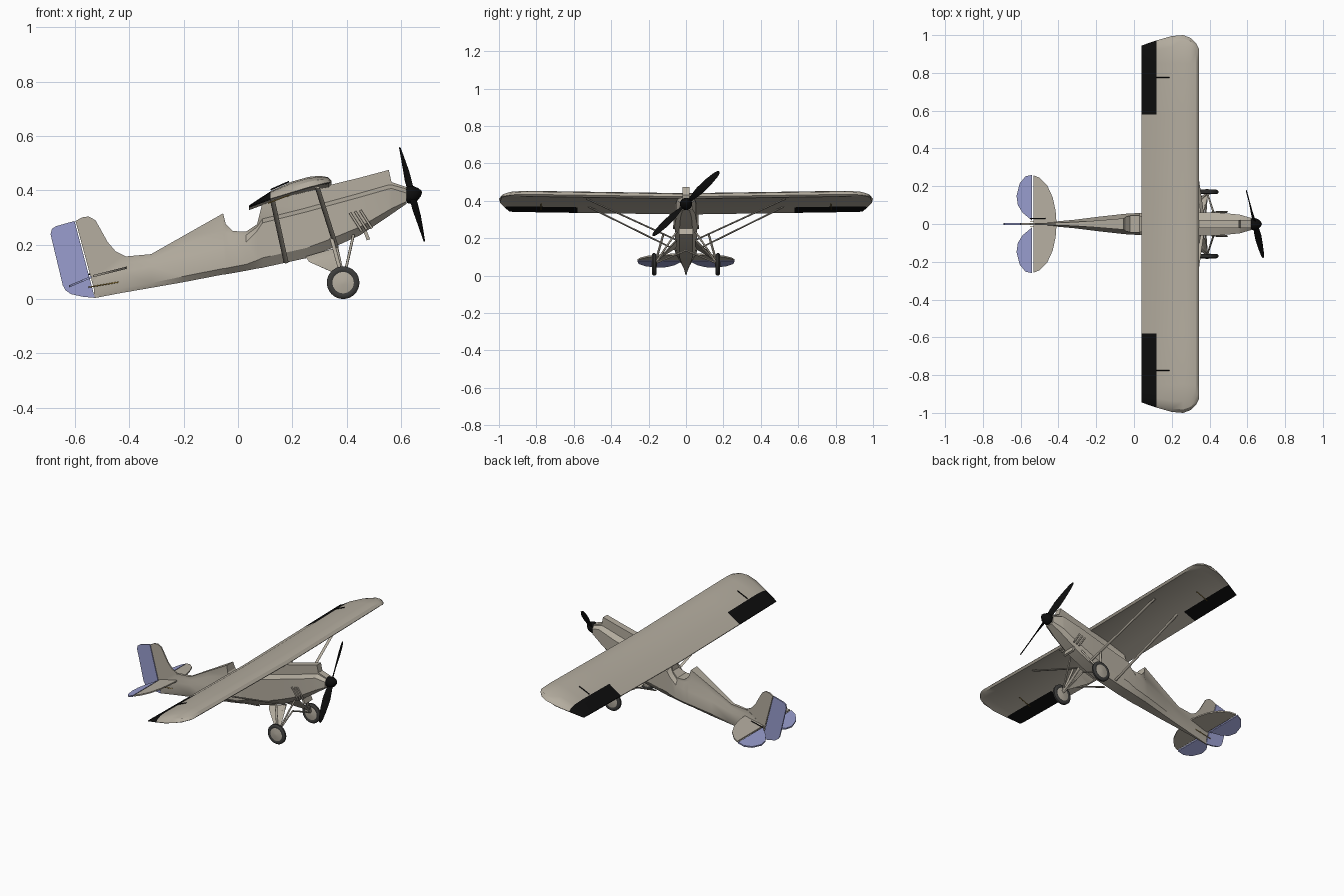
import bpy, bmesh, math
from mathutils import Vector, Matrix

if "Cube" in bpy.data.objects:
    bpy.data.objects.remove(bpy.data.objects["Cube"])


def material(name, rgb):
    m = bpy.data.materials.new(name)
    m.use_nodes = True
    m.diffuse_color = (*rgb, 1)
    m.node_tree.nodes["Principled BSDF"].inputs["Base Color"].default_value = (*rgb, 1)
    return m


FABRIC = material("warm grey fabric", (0.46, 0.42, 0.35))
BLUE = material("pale blue", (0.32, 0.34, 0.62))
BLACK = material("black", (0.004, 0.004, 0.004))
RUBBER = material("tyre grey", (0.045, 0.045, 0.043))
GOLD = material("brass", (0.5, 0.32, 0.06))


def build(name, verts, faces, mat, angle=30):
    bm = bmesh.new()
    vs = [bm.verts.new(v) for v in verts]
    for f in faces:
        bm.faces.new([vs[i] for i in f])
    bmesh.ops.recalc_face_normals(bm, faces=bm.faces)
    me = bpy.data.meshes.new(name)
    bm.to_mesh(me)
    bm.free()
    me.materials.append(mat)
    ob = bpy.data.objects.new(name, me)
    bpy.context.collection.objects.link(ob)
    bpy.ops.object.select_all(action='DESELECT')
    ob.select_set(True)
    bpy.context.view_layer.objects.active = ob
    bpy.ops.object.shade_smooth_by_angle(angle=math.radians(angle))
    return ob


def loft(name, rings, mat, angle=30):
    n = len(rings[0])
    faces = [(k * n + i, k * n + (i + 1) % n, (k + 1) * n + (i + 1) % n, (k + 1) * n + i)
             for k in range(len(rings) - 1) for i in range(n)]
    last = (len(rings) - 1) * n
    faces += [tuple(range(n)), tuple(range(last, last + n))]
    return build(name, [v for r in rings for v in r], faces, mat, angle)


def plate(name, outline, thick, mat):
    """Flat panel from a 3D outline, thickened along the vector thick."""
    t = Vector(thick) / 2
    return loft(name, [[Vector(p) - t for p in outline], [Vector(p) + t for p in outline]], mat)


def rod(name, a, b, wide, deep, mat, sides=8):
    """Straight bar with an elliptical section; wide lies along x."""
    a, b = Vector(a), Vector(b)
    d = (b - a).normalized()
    u = Vector((0, 1, 0)) if abs(d.x) > 0.9 else Vector((1, 0, 0))
    u = (u - d * u.dot(d)).normalized()
    v = d.cross(u)
    ring = [u * math.cos(i * math.tau / sides) * wide / 2 + v * math.sin(i * math.tau / sides) * deep / 2
            for i in range(sides)]
    return loft(name, [[a + p for p in ring], [b + p for p in ring]], mat, 50)


def revolve(name, profile, mat, matrix, sides=24):
    """Turn (along, radius) points about the local x axis."""
    rings = [[matrix @ Vector((x, r * math.cos(i * math.tau / sides), r * math.sin(i * math.tau / sides)))
              for i in range(sides)] for x, r in profile]
    return loft(name, rings, mat, 40)


# Fuselage: x, bottom, side top, shoulder, deck top, half width, deck half width
stations = [
    (-.53, .003, .07, .075, .08, .004, .003),
    (-.43, .022, .10, .13, .155, .012, .006),
    (-.32, .041, .12, .145, .165, .022, .010),
    (-.20, .062, .16, .20, .233, .037, .018),
    (-.055, .09, .19, .25, .315, .053, .030),
    (-.045, .091, .19, .245, .275, .054, .038),
    (-.02, .095, .20, .235, .25, .056, .044),
    (.03, .104, .21, .235, .248, .058, .044),
    (.07, .112, .25, .265, .275, .06, .03),
    (.09, .115, .28, .295, .355, .06, .02),
    (.25, .15, .32, .335, .396, .06, .02),
    (.34, .185, .345, .36, .42, .06, .02),
    (.45, .235, .375, .39, .447, .06, .02),
    (.555, .305, .405, .42, .475, .05, .02),
    (.565, .312, .407, .42, .43, .048, .02),
    (.62, .35, .39, .405, .412, .032, .02),
]
rings = []
for x, zb, zs, zu, zt, w, wt in stations:
    half = [(w * .6, zb), (w, zb + .22 * (zs - zb)), (w, zs), (wt, zu), (wt, zt)]
    rings.append([(x, y, z) for y, z in half] + [(x, -y, z) for y, z in reversed(half)])
loft("fuselage", rings, FABRIC)

# Wing: chord points as x, z, tip y, running over the top then back underneath
top = [(.04, .345, .945), (.12, .398, .972), (.2, .434, .995), (.26, .451, 1.0),
       (.30, .455, .985), (.33, .45, .955), (.345, .436, .925)]
bottom = [(.335, .425, .945), (.30, .42, .985), (.2, .396, .995), (.12, .371, .972), (.04, .341, .945)]
section = top + bottom
half = [(.58, 0, 1), (.85, 0, 1), (.85, .6, .85), (.85, .88, .55), (.85, 1, .08)]
spans = [(-1,) + h for h in reversed(half)] + [(1, 0, 0, 1)] + [(1,) + h for h in half]
rings = []
for side, y0, f, thick in spans:
    ring = []
    for x, z, tip in section:
        y = y0 + (tip - y0) * f
        mid = .343 + (x - .04) * .29
        ring.append((x, side * y, mid + (z - mid) * thick + .015 * (y - .95)))
    rings.append(ring)
wing = loft("wing", rings, FABRIC)
wing.data.materials.append(BLACK)
for p in wing.data.polygons:
    if len(p.vertices) == 4 and p.center.x < .121 and abs(p.center.y) > .6:
        p.material_index = 1

# Fin and rudder
fin = [(-.598, .287), (-.575, .3), (-.55, .304), (-.525, .29), (-.505, .255), (-.48, .21), (-.45, .175),
       (-.41, .155), (-.32, .16), (-.40, .09), (-.522, .006)]
rudder = [(-.602, .287), (-.67, .268), (-.685, .258), (-.69, .238), (-.645, .05), (-.635, .032),
          (-.615, .018), (-.57, .008), (-.527, .004)]
plate("fin", [(x, 0, z) for x, z in fin], (0, .008, 0), FABRIC)
plate("rudder", [(x, 0, z) for x, z in rudder], (0, .008, 0), BLUE)

# Tailplane outlines, one side
stab = [(-.533, 0), (-.533, .258), (-.50, .245), (-.46, .205), (-.43, .14), (-.415, .07), (-.41, 0)]
elevator = [(-.54, .018), (-.54, .26), (-.575, .252), (-.605, .215), (-.622, .15), (-.615, .1), (-.59, .06)]

for s, side in ((1, "left"), (-1, "right")):
    plate(side + "_stabilizer", [(x, s * y, .115 + (x + .41) * .25) for x, y in stab], (0, 0, .008), FABRIC)
    plate(side + "_elevator", [(x, s * y, .083 + (x + .535) * .42) for x, y in elevator], (0, 0, .008), BLUE)

    # Wing struts
    rod(side + "_front_strut", (.292, s * .53, .41), (.362, s * .05, .19), .018, .009, FABRIC)
    rod(side + "_rear_strut", (.125, s * .53, .372), (.177, s * .05, .135), .018, .009, FABRIC)

    # Landing gear
    axle = (.387, s * .165, .066)
    rod(side + "_main_leg", axle, (.36, s * .05, .19), .018, .009, FABRIC)
    rod(side + "_forward_leg", axle, (.425, s * .05, .235), .01, .01, FABRIC)
    rod(side + "_shock_strut", axle, (.344, s * .12, .225), .014, .012, FABRIC)
    rod(side + "_half_axle", axle, (.375, 0, .135), .009, .009, FABRIC)
    plate(side + "_leg_fairing", [(.25, s * .052, .155), (.37, s * .052, .19), (.38, s * .15, .085),
                                  (.35, s * .145, .1), (.262, s * .065, .138)], (0, .006, .003), FABRIC)
    turn = Matrix.Translation((.387, s * .17, .06)) @ Matrix.Rotation(math.pi / 2, 4, 'Z')
    tyre = [(-.007, .036), (-.012, .044), (-.011, .054), (-.005, .06), (.005, .06), (.011, .054),
            (.012, .044), (.007, .036)]
    revolve(side + "_tyre", tyre, RUBBER, turn, 32)
    revolve(side + "_wheel_hub", [(-.014, .008), (-.009, .04), (.009, .04), (.014, .008)], FABRIC, turn, 32)

    # Exhaust stacks
    for i in range(3):
        x, z = .412 + i * .019, .317 + i * .005
        rod(side + "_exhaust_" + str(i + 1), (x, s * .062, z), (x + .043, s * .064, z - .067), .009, .009, FABRIC)

    # Control horns and pushrods
    rod(side + "_aileron_horn", (.12, s * .775, .402), (.188, s * .775, .432), .004, .006, BLACK)
    rod(side + "_aileron_pushrod", (.11, s * .775, .352), (.19, s * .775, .383), .004, .004, GOLD)
    rod(side + "_tail_pushrod", (-.55, s * .012, .043), (-.44, s * .014, .062), .004, .004, GOLD)
rod("elevator_horn", (-.55, .03, .09), (-.47, .03, .109), .005, .005, BLACK)

# Cooling intake under the nose
plate("nose_intake", [(.458, -.036, .275), (.458, .036, .275), (.48, .038, .218), (.48, -.038, .218)],
      (.012, 0, .004), FABRIC)

# Spinner and propeller, tilted with the thrust line
thrust = Matrix.Translation((.64, 0, .385)) @ Matrix.Rotation(math.radians(-14.7), 4, 'Y')
revolve("spinner", [(-.025, .026), (-.015, .032), (.0, .032), (.015, .027), (.03, .015), (.038, .003)], BLACK, thrust)
for k in range(2):
    spin = thrust @ Matrix.Rotation(math.radians(45 + 180 * k), 4, 'X')
    rings = []
    for r, w, pitch in ((.0, .012, 60), (.04, .016, 50), (.1, .023, 32), (.17, .021, 22),
                        (.225, .015, 17), (.245, .009, 15), (.251, .003, 15)):
        twist = Matrix.Rotation(math.radians(pitch), 4, 'Y')
        rings.append([spin @ (Vector((0, r, 0)) + twist @ Vector((t, 0, c)))
                      for t, c in ((0, w), (.003, w * .3), (0, -w), (-.003, w * .3))])
    loft("propeller_blade_" + str(k + 1), rings, BLACK)
